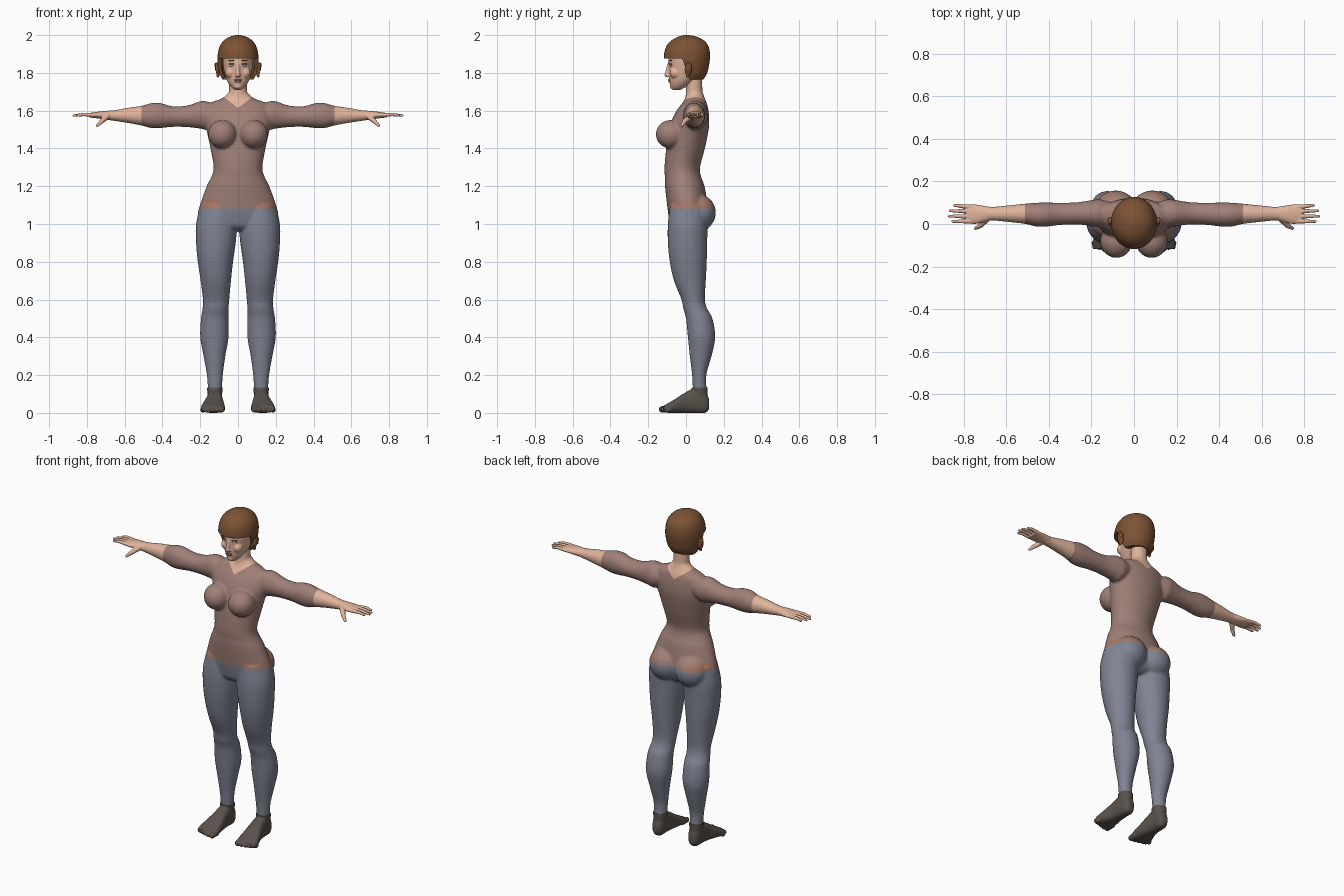
import bpy, bmesh
from math import cos, sin, pi, copysign
from mathutils import Matrix, Vector, Euler

if "Cube" in bpy.data.objects:
    bpy.data.objects.remove(bpy.data.objects["Cube"])


def material(name, *rgb):
    mat = bpy.data.materials.new(name)
    mat.use_nodes = True
    color = (*rgb, 1)
    mat.diffuse_color = color
    mat.node_tree.nodes["Principled BSDF"].inputs["Base Color"].default_value = color
    return mat


shirt = material("dusty rose shirt", .35, .215, .185)
hem = material("warm hem", .38, .19, .14)
trousers = material("slate trousers", .215, .228, .29)
skin = material("skin", .75, .455, .33)
brown = material("brown hair", .2, .085, .034)
sock = material("dark sock", .1, .083, .07)
dark = material("dark lashes", .06, .035, .025)
lip = material("lips", .5, .22, .17)
white = material("eye", .6, .5, .45)


def spline(rows, steps=5):
    """Smooth rows of section sizes with a Catmull-Rom curve."""
    out = []
    for i in range(len(rows) - 1):
        p, q = Vector(rows[i]), Vector(rows[i + 1])
        before = Vector(rows[max(i - 1, 0)])
        after = Vector(rows[min(i + 2, len(rows) - 1)])
        m, n = (q - before) / 2, (after - p) / 2
        for k in range(steps):
            t = k / steps
            bend = t * (1 - t)
            out.append(p.lerp(q, t * t * (3 - 2 * t)) + m * bend * (1 - t) - n * bend * t)
    return out + [Vector(rows[-1])]


def tube(bm, axis, rows, power=1.0, n=36):
    """Loft rows of (position, low a, high a, low b, high b) along an axis."""
    rings, faces = [], []
    for t, a0, a1, b0, b1 in spline(rows):
        ring = []
        for k in range(n):
            c, s = cos(2 * pi * k / n), sin(2 * pi * k / n)
            a = (a0 + a1) / 2 + (a1 - a0) / 2 * copysign(abs(c) ** power, c)
            b = (b0 + b1) / 2 + (b1 - b0) / 2 * copysign(abs(s) ** power, s)
            ring.append(bm.verts.new({"x": (t, a, b), "y": (a, t, b), "z": (a, b, t)}[axis]))
        rings.append(ring)
    for low, high in zip(rings, rings[1:]):
        for k in range(n):
            j = (k + 1) % n
            faces.append(bm.faces.new((low[k], low[j], high[j], high[k])))
    faces += [bm.faces.new(rings[0]), bm.faces.new(rings[-1])]
    bmesh.ops.recalc_face_normals(bm, faces=faces)


def centred(rows):
    return [(z, -w, w, front, back) for z, w, front, back in rows]


def ball(bm, loc, size, turn=(0, 0, 0)):
    matrix = Matrix.LocRotScale(Vector(loc), Euler(turn), Vector(size))
    bmesh.ops.create_uvsphere(bm, u_segments=24, v_segments=16, radius=1, matrix=matrix)


def limb(bm, start, end, r0, r1):
    """Tapered capsule between two points."""
    start, end = Vector(start), Vector(end)
    line = end - start
    turn = line.to_track_quat("Z", "Y").to_matrix().to_4x4()
    bmesh.ops.create_cone(bm, cap_ends=True, segments=20, radius1=r0, radius2=r1, depth=line.length,
                          matrix=Matrix.Translation((start + end) / 2) @ turn)
    ball(bm, start, (r0, r0, r0))
    ball(bm, end, (r1, r1, r1))


def flip(bm, geom):
    verts = [g for g in geom if isinstance(g, bmesh.types.BMVert)]
    bmesh.ops.scale(bm, verts=verts, vec=(-1, 1, 1))
    bmesh.ops.reverse_faces(bm, faces=[g for g in geom if isinstance(g, bmesh.types.BMFace)])


def everything(bm):
    return bm.verts[:] + bm.edges[:] + bm.faces[:]


def mirror_copy(bm):
    flip(bm, bmesh.ops.duplicate(bm, geom=everything(bm))["geom"])


def cut(bm, point, normal):
    bmesh.ops.bisect_plane(bm, geom=everything(bm), dist=1e-5, plane_co=point, plane_no=normal)


def finish(name, bm, mats, voxel=0, smooth=0, shell=0):
    """Make the object; fuse overlapping parts or thicken a shell when asked."""
    mesh = bpy.data.meshes.new(name)
    bm.to_mesh(mesh)
    bm.free()
    obj = bpy.data.objects.new(name, mesh)
    bpy.context.collection.objects.link(obj)
    for mat in mats:
        mesh.materials.append(mat)
    if voxel:
        fuse = obj.modifiers.new("fuse", "REMESH")
        fuse.mode, fuse.voxel_size = "VOXEL", voxel
        soften = obj.modifiers.new("soften", "SMOOTH")
        soften.factor, soften.iterations = .5, smooth
    if shell:
        thick = obj.modifiers.new("thickness", "SOLIDIFY")
        thick.thickness, thick.offset = shell, -1
    if obj.modifiers:
        bpy.context.view_layer.update()
        done = obj.evaluated_get(bpy.context.evaluated_depsgraph_get())
        obj.data = bpy.data.meshes.new_from_object(done)
        obj.modifiers.clear()
        obj.data.materials.clear()
        for mat in mats:
            obj.data.materials.append(mat)
    bpy.ops.object.select_all(action="DESELECT")
    obj.select_set(True)
    bpy.context.view_layer.objects.active = obj
    bpy.ops.object.shade_smooth_by_angle(angle=pi / 4)
    return obj


# Body: legs, arms, bust and seat on one side, mirrored, then torso and neck
bm = bmesh.new()
tube(bm, "z", [(.115, .086, .159, .036, .11), (.2, .08, .165, .032, .108), (.3, .067, .182, .02, .135),
               (.4, .05, .2, .01, .155), (.5, .05, .196, 0, .14), (.55, .05, .188, -.014, .113),
               (.6, .046, .186, -.024, .1), (.7, .037, .198, -.064, .105), (.8, .026, .213, -.086, .11),
               (.9, .012, .222, -.096, .112), (1, .004, .222, -.096, .115), (1.1, .01, .198, -.085, .11)])
tube(bm, "x", [(.1, 0, .1, 1.54, 1.62), (.16, -.015, .116, 1.5, 1.648), (.2, -.01, .112, 1.505, 1.65),
               (.27, -.002, .102, 1.513, 1.627), (.35, -.005, .1, 1.514, 1.624),
               (.41, -.012, .101, 1.508, 1.64), (.46, -.012, .1, 1.508, 1.64), (.51, 0, .096, 1.521, 1.626),
               (.58, .008, .089, 1.534, 1.616), (.65, .015, .082, 1.545, 1.603), (.7, .016, .08, 1.552, 1.6)])
ball(bm, (.083, -.08, 1.475), (.076, .08, .076))
ball(bm, (.086, .07, 1.06), (.098, .088, .095))
mirror_copy(bm)
tube(bm, "z", centred([(.965, .1, -.05, .07), (.99, .18, -.08, .1), (1.04, .213, -.092, .115),
                       (1.1, .202, -.1, .115), (1.2, .166, -.111, .098), (1.25, .141, -.112, .08),
                       (1.3, .129, -.114, .074), (1.4, .146, -.105, .1), (1.5, .168, -.09, .12),
                       (1.55, .18, -.075, .123), (1.6, .178, -.05, .119), (1.64, .15, -.02, .11),
                       (1.665, .085, -.005, .1), (1.7, .045, .005, .088)]))
tube(bm, "z", centred([(1.6, .06, -.01, .1), (1.66, .054, -.006, .1), (1.7, .048, 0, .088),
                       (1.78, .047, .0, .086)]))
body = finish("body", bm, [shirt, hem, trousers, skin], voxel=.007, smooth=6)

# Clothing borders: waist, cuffs and a V neckline cut into the surface
WAIST, HEM, CUFF, NECK, SLOPE = 1.083, 1.125, .512, 1.615, .75
bm = bmesh.new()
bm.from_mesh(body.data)
for height in (WAIST, HEM):
    cut(bm, (0, 0, height), (0, 0, 1))
for side in (1, -1):
    cut(bm, (side * CUFF, 0, 0), (1, 0, 0))
    cut(bm, (0, 0, NECK), (-side * SLOPE, 0, 1))
for face in bm.faces:
    c = face.calc_center_median()
    if c.z < WAIST:
        face.material_index = 2
    elif abs(c.x) > CUFF or c.z > NECK + SLOPE * abs(c.x):
        face.material_index = 3
    elif c.z < HEM and abs(c.x) > .1:
        face.material_index = 1
    else:
        face.material_index = 0
bm.to_mesh(body.data)
bm.free()


def hand(bm):
    tube(bm, "x", [(.67, .018, .08, 1.55, 1.6), (.71, .008, .086, 1.554, 1.598),
                   (.75, 0, .092, 1.56, 1.593), (.787, .005, .09, 1.564, 1.588)])
    for base, tip, reach in ((.013, .012, .86), (.036, .037, .877), (.06, .062, .872), (.081, .088, .852)):
        knuckle = (.815, (base + tip) / 2, 1.58)
        limb(bm, (.77, base, 1.577), knuckle, .011, .009)
        limb(bm, knuckle, (reach - .007, tip, 1.574), .009, .0065)
    limb(bm, (.695, .022, 1.568), (.723, -.008, 1.543), .016, .012)
    limb(bm, (.723, -.008, 1.543), (.745, -.02, 1.522), .012, .008)


def foot(bm):
    tube(bm, "y", [(.123, .105, .14, .02, .07), (.1, .088, .156, 0, .115), (.05, .084, .162, 0, .13),
                   (0, .08, .168, 0, .11), (-.05, .073, .185, 0, .078), (-.09, .069, .196, 0, .054),
                   (-.118, .075, .194, .003, .038)], power=.75)
    tube(bm, "z", [(.05, .088, .157, .035, .116), (.1, .084, .161, .032, .115), (.135, .08, .165, .029, .115)])
    # Toes, big toe on the inner side
    for k in range(5):
        x, r = .087 + .025 * k, .019 - .0015 * k
        limb(bm, (x, -.09, r + .003), (x, -.127 + .004 * k * k / 2, r), r, r * .9)


for side, word in ((1, "left"), (-1, "right")):
    for part, build, mat, voxel in (("hand", hand, skin, .003), ("foot", foot, sock, .0045)):
        bm = bmesh.new()
        build(bm)
        if side < 0:
            flip(bm, everything(bm))
        finish(word + "_" + part, bm, [mat], voxel=voxel, smooth=3)

# Head with nose, cheeks and chin
bm = bmesh.new()
ball(bm, (.04, -.055, 1.8), (.027, .032, .03))
limb(bm, (.009, -.097, 1.786), (.004, -.09, 1.79), .007, .007)
mirror_copy(bm)
tube(bm, "z", centred([(1.71, .018, -.07, -.03), (1.725, .036, -.08, 0), (1.75, .054, -.087, .04),
                       (1.78, .067, -.09, .08), (1.82, .076, -.091, .1), (1.86, .08, -.094, .106),
                       (1.9, .08, -.09, .106), (1.95, .06, -.06, .08)]))
limb(bm, (0, -.089, 1.85), (0, -.103, 1.789), .008, .011)
ball(bm, (0, -.07, 1.728), (.02, .016, .014))
finish("head", bm, [skin], voxel=.004, smooth=3)

# Facial details
bm = bmesh.new()
ball(bm, (0, -.087, 1.763), (.021, .008, .005))
ball(bm, (0, -.086, 1.754), (.018, .008, .006))
finish("lips", bm, [lip])
for name, mat, height, depth, size in (("eyes", white, 1.84, -.081, (.014, .006, .006)),
                                       ("lashes", dark, 1.847, -.083, (.017, .006, .003)),
                                       ("brows", brown, 1.866, -.083, (.02, .006, .003))):
    bm = bmesh.new()
    ball(bm, (.034, depth, height), size, (0, 0, .4))
    mirror_copy(bm)
    finish(name, bm, [mat])

# Bobbed hair: a dome with the face opening cut away, given thickness
FRINGE = 1.876
bm = bmesh.new()
tube(bm, "z", centred([(1.765, .082, -.08, .092), (1.8, .1, -.1, .112), (1.86, .108, -.116, .125),
                       (1.9, .107, -.116, .127), (1.94, .097, -.104, .119), (1.97, .077, -.08, .097),
                       (1.99, .047, -.045, .06), (2, .012, -.01, .018)]))
slant = Vector((0, 3, 1)).normalized()
corner = Vector((0, -.02, FRINGE))
cut(bm, corner, (0, 0, 1))
cut(bm, corner, slant)
opening = [f for f in bm.faces
           if f.calc_center_median().z < FRINGE and (f.calc_center_median() - corner).dot(slant) < 0]
bmesh.ops.delete(bm, geom=opening, context="FACES")
finish("hair", bm, [brown], shell=.018)

# Ears showing through the hair, with a raised rim
bm = bmesh.new()
ball(bm, (.108, .012, 1.82), (.011, .02, .036), (0, .15, .3))
limb(bm, (.119, .022, 1.845), (.115, .026, 1.815), .007, .006)
limb(bm, (.119, .022, 1.845), (.116, .004, 1.852), .007, .005)
ball(bm, (.106, .008, 1.787), (.008, .01, .012))
mirror_copy(bm)
finish("ears", bm, [brown], voxel=.0035, smooth=2)
